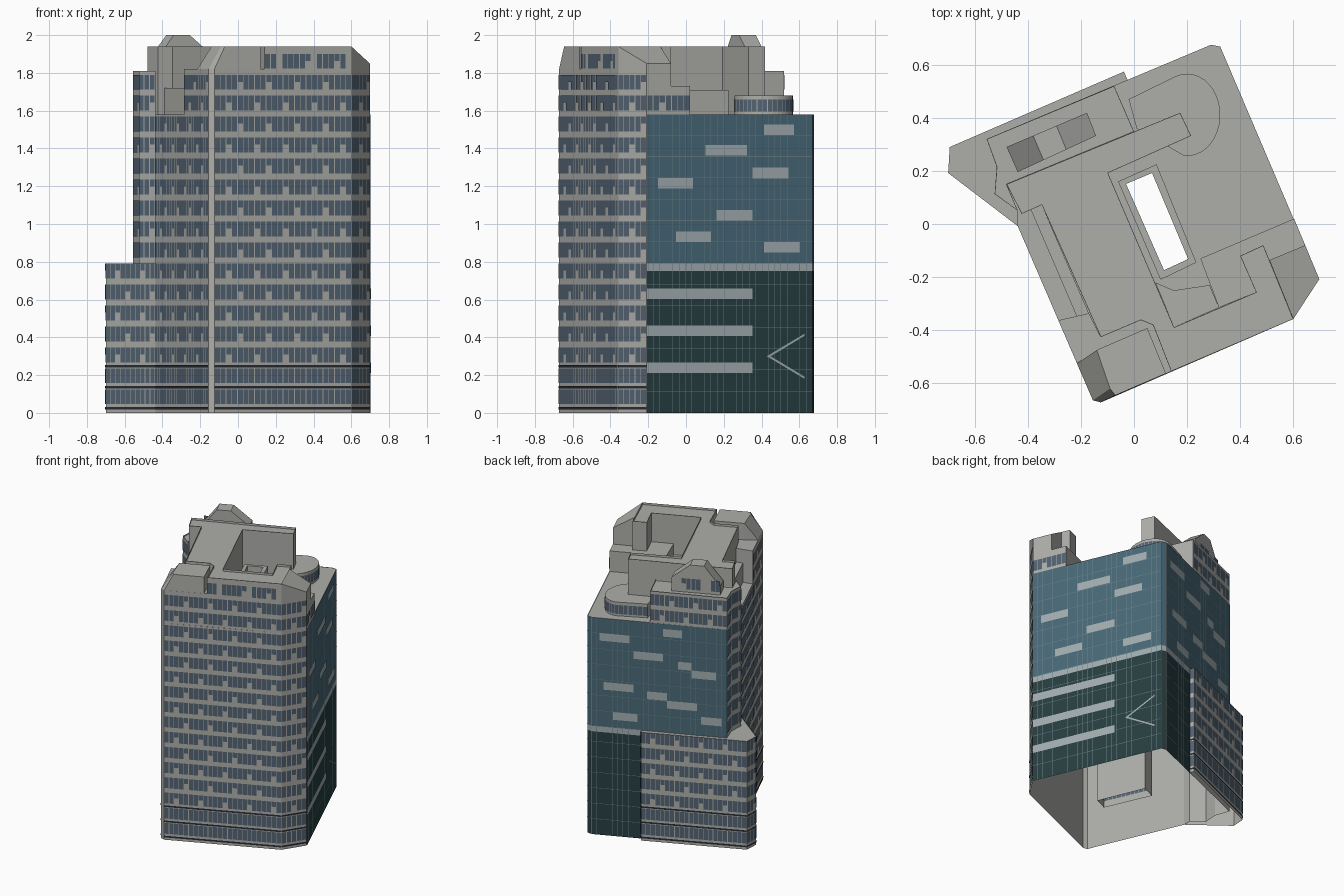
import bpy, bmesh, math
from mathutils import Vector

if "Cube" in bpy.data.objects:
    bpy.data.objects.remove(bpy.data.objects["Cube"])


def mat(name, r, g, b):
    m = bpy.data.materials.new(name)
    m.diffuse_color = (r, g, b, 1)
    m.use_nodes = True
    m.node_tree.nodes["Principled BSDF"].inputs["Base Color"].default_value = m.diffuse_color
    return m


GREY = mat("concrete", .42, .42, .40)
GLASS = mat("window_glass", .085, .125, .17)
BLUE = mat("blue_cladding", .065, .14, .185)
DARK = mat("dark_cladding", .02, .048, .052)
LIGHT = mat("light_panel", .36, .42, .44)
LINE = mat("cladding_joint", .14, .22, .25)
GROOVE = mat("dark_groove", .02, .025, .035)


def finish(bm, name, m):
    me = bpy.data.meshes.new(name)
    bm.to_mesh(me)
    bm.free()
    me.materials.append(m)
    ob = bpy.data.objects.new(name, me)
    bpy.context.collection.objects.link(ob)
    return ob


def prism(name, pts, z0, z1, top=None, hole=None, skip=(), rim=0):
    """Open-bottomed volume; z1 may be a list, top an alternative outline."""
    n = len(pts)
    zs = z1 if isinstance(z1, (list, tuple)) else [z1] * n
    top = top or pts
    area = sum(pts[i - 1][0] * pts[i][1] - pts[i][0] * pts[i - 1][1] for i in range(n))
    if area < 0:
        pts, top, zs = pts[::-1], top[::-1], list(zs)[::-1]
    bm = bmesh.new()
    a = [bm.verts.new((x, y, z0)) for x, y in pts]
    b = [bm.verts.new((x, y, z)) for (x, y), z in zip(top, zs)]
    for i in range(n):
        j = (i + 1) % n
        if i not in skip:
            bm.faces.new((a[i], a[j], b[j], b[i]))
    if hole:
        c = [bm.verts.new((x, y, z0)) for x, y in hole]
        d = [bm.verts.new((x, y, zs[0])) for x, y in hole]
        h = len(hole)
        for i in range(h):
            bm.faces.new((c[i - 1], d[i - 1], d[i], c[i]))
        edges = [bm.edges.get((v[i - 1], v[i])) for v in (b, d) for i in range(len(v))]
        bmesh.ops.triangle_fill(bm, edges=edges, use_beauty=True, normal=(0, 0, 1))
    else:
        f = bm.faces.new(b)
        if rim:
            bmesh.ops.inset_region(bm, faces=[f], thickness=.011)
            bmesh.ops.inset_region(bm, faces=[f], thickness=.001, depth=-rim)
    bmesh.ops.remove_doubles(bm, verts=bm.verts, dist=1e-5)
    return finish(bm, name, GREY)


def on_wall(p, q, s, z, off):
    d = Vector((q[0] - p[0], q[1] - p[1], 0))
    nrm = Vector((d.y, -d.x, 0)).normalized()
    return Vector((p[0], p[1], z)) + d * s + nrm * off


def quad(bm, p, q, corners, off):
    bm.faces.new([bm.verts.new(on_wall(p, q, s, z, off)) for s, z in corners])


def rect(bm, p, q, s0, s1, z0, z1, off):
    quad(bm, p, q, [(s0, z0), (s1, z0), (s1, z1), (s0, z1)], off)


FLOOR, BASE = .111, .014


def windows(name, p, q, k0, k1, groups=None):
    """Rows of panes on wall p->q; every fifth pane has a raised sill."""
    bm = bmesh.new()
    n = max(1, round(math.dist(p, q) / .033))
    for k in range(k0, k1):
        z0, z1 = BASE + .032 + FLOOR * k, BASE + FLOOR * (k + 1)
        for i in range(n):
            if groups and (i % 6) not in groups:
                continue
            sill = .042 if (i + 3 * (k % 2)) % 5 == 2 and k > 1 else 0
            rect(bm, p, q, (i + .06) / n, (i + .94) / n, z0 + sill, z1, .003)
    finish(bm, name, GLASS)


def grooves(name, p, q):
    bm = bmesh.new()
    for z in (.025, .136, .247):
        rect(bm, p, q, 0, 1, z - .006, z + .006, .004)
    finish(bm, name, GROOVE)


# main body with open light shaft
NE1, NE2, E, SE = (.29, .675), (.325, .668), (.698, -.208), (.6, -.358)
S1, S2, W = (-.125, -.672), (-.155, -.664), (-.438, -.008)
W1, W2, W3, NW = (-.438, .05), (-.525, .113), (-.517, .215), (-.555, .32)
SHAFT = [(-.03, .151), (.113, -.174), (.204, -.132), (.068, .192)]
prism("main_body", [NE1, NW, W3, W2, W1, W, S2, S1, SE, E, NE2], 0, 1.58, hole=SHAFT)
prism("shaft_surround", [(-.06, .16), (.1, -.21), (.235, -.145), (.085, .225)], 1.58, 1.71, hole=SHAFT)

# low wing at the back left
LOW = [(-.694, .29), (-.70, .192), W, (-.023, .54), (-.038, .574)]
prism("low_wing", LOW, 0, .79, skip=(2,))

# high roof plate and stepped roof volumes
WE, WI = (-.285, -.363), (-.17, -.336)
HIGH = [(-.48, .15), (.174, .419), (.215, .332), (-.098, .192), (.151, -.389), (.46, -.257),
        (.4, -.12), (.487, -.08), (.51, -.136), SE, (.14, -.555), (.072, -.381),
        (.026, -.362), (-.125, -.426), (-.347, .072), (-.423, .038)]
prism("high_roof", HIGH, 1.58, 1.94, rim=.015)
prism("corner_slope", [(.51, -.136), SE, E, (.645, -.08)], 1.58, [1.94, 1.94, 1.85, 1.85])
prism("corner_block", [(.14, -.555), S1, S2, WE, WI, (-.125, -.426), (.026, -.362), (.072, -.381)], 1.58, 1.82)
prism("corner_cap", [(.12, -.563), S1, S2, (-.215, -.525), (-.14, -.475), (.05, -.392)], 1.82, 1.94,
      top=[(.12, -.563), (-.07, -.645), (-.09, -.62), (-.14, -.475), (-.139, -.474), (.05, -.392)])
prism("east_terrace", [(.645, -.08), (.603, .02), (.25, -.13), (.32, -.315), (.46, -.257), (.4, -.12),
                       (.487, -.08), (.51, -.136)], 1.58, 1.73)
prism("inner_terrace", [(.08, -.22), (.15, -.25), (.285, -.23), (.32, -.315), (.151, -.389)], 1.58, 1.65)
prism("west_step", [(-.39, .057), (-.215, -.35), WI, (-.347, .072)], 1.58, 1.72)
prism("north_wing", [NW, (-.075, .52), (0, .348), (-.48, .15), W1, W2, W3], 1.58, 1.81, rim=.01)

# raised lantern: sloping shoulders around a flat peak
A, B, C, D = [Vector(v) for v in ((-.48, .29), (-.177, .419), (-.143, .332), (-.438, .196))]
stations = [(0, 1.86), (.33, 2.0), (.62, 2.0), (1, 1.9)]
for i in range(3):
    (s, za), (t, zb) = stations[i:i + 2]
    poly = [tuple(A.lerp(B, s)), tuple(A.lerp(B, t)), tuple(D.lerp(C, t)), tuple(D.lerp(C, s))]
    prism("lantern_part", poly, 1.8, [za, zb, zb, za])
windows("lantern_windows", tuple(B), tuple(A), 16, 17, groups=(2, 3, 4, 5))

# rounded roof room
ARC = [(.2 + .125 * math.cos(a), .411 + .155 * math.sin(a))
       for a in [math.radians(-95 + 205 * i / 20) for i in range(21)]]
prism("round_room", ARC + [(-.02, .47), (.01, .36)], 1.58, 1.68)
bm = bmesh.new()
for p, q in zip(ARC, ARC[1:] + [(-.02, .47)]):
    m = max(1, round(math.dist(p, q) / .033))
    for i in range(m):
        rect(bm, p, q, (i + .06) / m, (i + .94) / m, 1.595, 1.66, .003)
finish(bm, "round_room_windows", GLASS)

# windowed facades
windows("front_windows", S1, SE, 0, 16)
windows("front_top_windows", (.14, -.555), SE, 16, 17, groups=(0, 1, 3, 4, 5))
windows("corner_windows", SE, E, 0, 16)
windows("west_windows", W, S2, 0, 14)
windows("west_upper_windows", WE, S2, 14, 16)
for i in (4, 0, 1, 3):
    p, q = LOW[i], LOW[(i + 1) % 5]
    windows("low_wing_windows", p, q, 0, 7)
    grooves("low_wing_grooves", p, q)
for p, q in ((NW, W3), (W3, W2), (W2, W1), (W1, W)):
    windows("upper_wing_windows", p, q, 7, 14 if p == W1 else 16)
windows("north_wing_windows", (-.075, .52), NW, 14, 16)
windows("east_terrace_windows", E, (.603, .02), 14, 15)
for p, q in ((S1, SE), (SE, E), (W, S2)):
    grooves("base_grooves", p, q)
for i in range(4):
    windows("shaft_windows", SHAFT[i], SHAFT[i - 1], 0, 14)

# two-tone cladding on the east and back walls
for name, p, q, dark_end in (("east", E, NE2, 1), ("corner", NE2, NE1, 1), ("back", NE1, NW, .375)):
    for part, m, s, z0, z1 in (("dark", DARK, dark_end, 0, .75), ("band", LIGHT, dark_end, .75, .79),
                               ("blue", BLUE, 1, .79, 1.58)):
        bm = bmesh.new()
        rect(bm, p, q, 0, s, z0, z1, .003)
        finish(bm, name + "_" + part + "_cladding", m)
    if name == "corner":
        continue
    bm = bmesh.new()
    for i in range(1, 26):
        s = i / 26
        if i % 5 != 3:
            rect(bm, p, q, s, s + .003, .0 if s < dark_end else .79, 1.58, .004)
    for i in range(1, 14):
        z = .113 * i
        rect(bm, p, q, 0, dark_end if z < .79 else 1, z, z + .003, .004)
    finish(bm, name + "_joints", LINE)

# light panels scattered over the cladding
bm = bmesh.new()
ys = lambda y: (y + .208) / .876
for y0, y1, z in ((.41, .57, 1.5), (.1, .32, 1.39), (.35, .54, 1.27), (-.15, .035, 1.215), (.16, .35, 1.047),
                  (-.055, .13, .932), (.41, .6, .878), (-.208, .35, .63), (-.208, .35, .434), (-.208, .35, .238)):
    rect(bm, E, NE2, ys(y0), ys(y1), z - .028, z + .028, .006)
for z in (.42, .18):
    w = .012 if z > .3 else -.012
    c = [(ys(.425), .3), (ys(.625), z), (ys(.625), z - w), (ys(.445), .3)]
    quad(bm, E, NE2, c if z < .3 else c[::-1], .008)
finish(bm, "east_light_panels", LIGHT)
bm = bmesh.new()
for s0, s1, t in ((.06, .28, .83), (.31, .53, .69), (.53, .67, .92), (.64, .74, .63), (.74, .92, .56),
                  (.09, .31, .38), (.41, .56, .33), (.56, .78, .26), (.16, .34, .11), (.81, .96, .14)):
    z = .79 + .79 * t
    rect(bm, NE1, NW, s0, s1, z - .028, z + .028, .006)
finish(bm, "back_light_panels", LIGHT)
